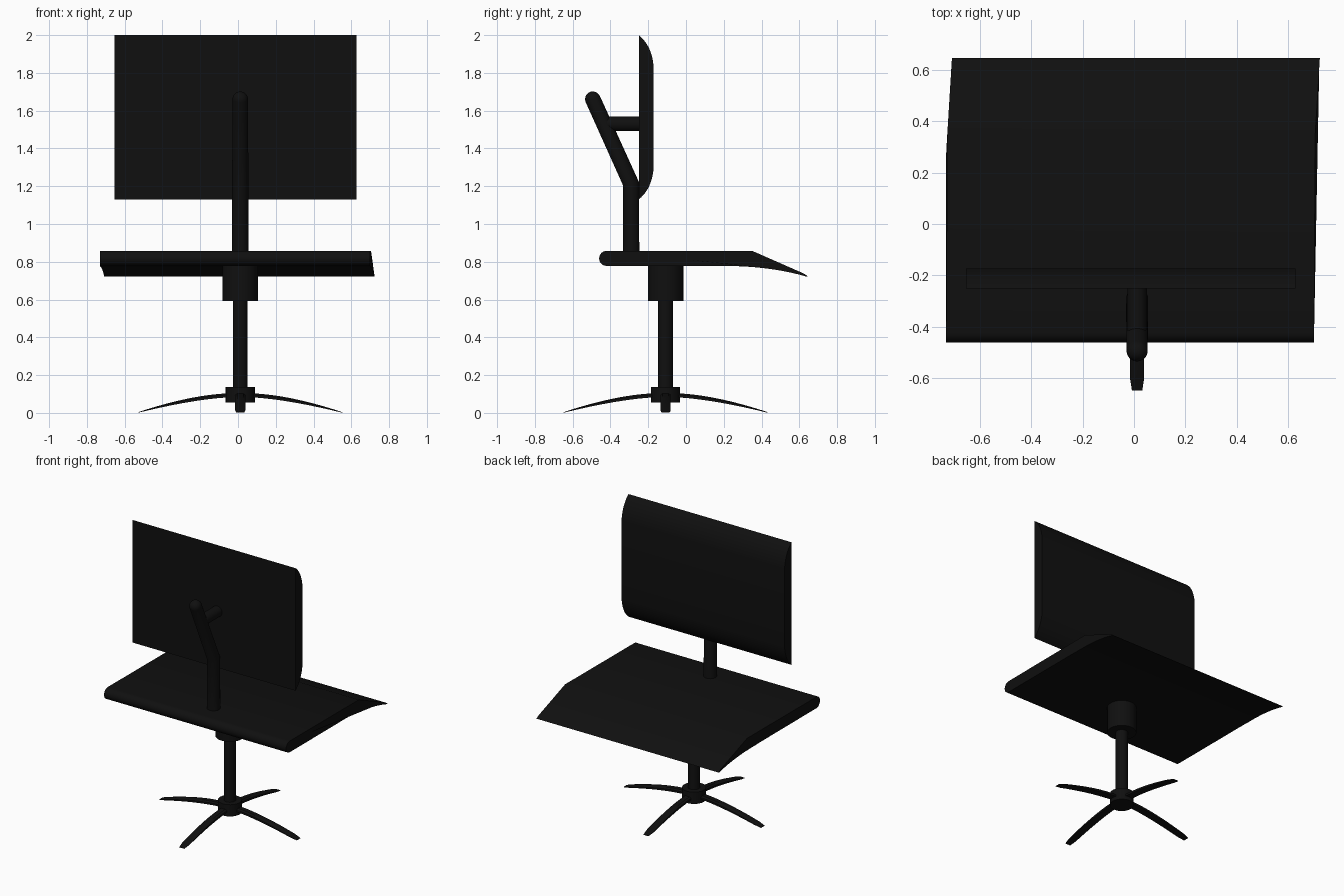
import bpy, bmesh
from math import radians, sin, cos, pi
from mathutils import Vector, Matrix

cube = bpy.data.objects.get("Cube")
if cube:
    bpy.data.objects.remove(cube, do_unlink=True)

black = bpy.data.materials.new("soft_black")
black.use_nodes = True
colour = (0.005, 0.005, 0.005, 1)
black.diffuse_color = colour
black.node_tree.nodes["Principled BSDF"].inputs["Base Color"].default_value = colour

CX, CY = 0.012, -0.108      # axis of the pedestal


def finish(name, bm):
    bmesh.ops.recalc_face_normals(bm, faces=bm.faces)
    mesh = bpy.data.meshes.new(name)
    bm.to_mesh(mesh)
    bm.free()
    mesh.materials.append(black)
    obj = bpy.data.objects.new(name, mesh)
    bpy.context.collection.objects.link(obj)
    bpy.ops.object.select_all(action='DESELECT')
    obj.select_set(True)
    bpy.context.view_layer.objects.active = obj
    bpy.ops.object.shade_smooth_by_angle(angle=radians(35))
    return obj


def bezier(a, b, c, n=10):
    """Points of a quadratic curve from a to c, pulled toward b."""
    a, b, c = Vector(a), Vector(b), Vector(c)
    return [a * (1 - t) ** 2 + b * 2 * t * (1 - t) + c * t * t
            for t in (i / n for i in range(n + 1))]


def slab(name, profile, x0, x1, shift=lambda y: 0):
    """Sweep a (y, z) profile from x0 to x1."""
    bm = bmesh.new()
    ends = [[bm.verts.new((x + shift(p[0]), p[0], p[1])) for p in profile] for x in (x0, x1)]
    for ring in ends:
        bm.faces.new(ring)
    for i in range(len(profile)):
        j = (i + 1) % len(profile)
        bm.faces.new((ends[0][i], ends[0][j], ends[1][j], ends[1][i]))
    return finish(name, bm)


def tube(name, stations, sides=28):
    """Loft discs given as (centre, axis, radius) into a closed round bar."""
    bm = bmesh.new()
    rings = []
    for centre, axis, r in stations:
        up = Vector(axis).normalized()
        u = Vector((1, 0, 0))
        v = up.cross(u)
        rings.append([bm.verts.new(Vector(centre) + (u * cos(a) + v * sin(a)) * r)
                      for a in (2 * pi * k / sides for k in range(sides))])
    for lo, hi in zip(rings, rings[1:]):
        for k in range(sides):
            n = (k + 1) % sides
            bm.faces.new((lo[k], lo[n], hi[n], hi[k]))
    bm.faces.new(rings[0])
    bm.faces.new(rings[-1])
    return finish(name, bm)


def post(name, z0, z1, r):
    z = Vector((0, 0, 1))
    return tube(name, [((CX, CY, z0), z, r), ((CX, CY, z1), z, r)])


# Seat: rounded rear edge, flat top, thin drooping front lip
rear = [Vector((-0.42 - 0.04 * sin(a), 0.818 - 0.04 * cos(a)))
        for a in (pi * i / 12 for i in range(13))]
top = [Vector((0.35, 0.858)), Vector((0.605, 0.746))]
lip = bezier((0.63, 0.734), (0.66, 0.714), (0.628, 0.724), 4)
under = bezier((0.60, 0.732), (0.42, 0.778), (0.20, 0.778), 12)
slab("seat", rear + top + lip + under, -0.73, 0.70,
     lambda y: 0.022 * max(0, (y - 0.28) / 0.36))

# Backrest: flat rear, front face curving back at top and bottom
upper = bezier((-0.25, 2.0), (-0.182, 1.945), (-0.172, 1.84))
lower = bezier((-0.172, 1.29), (-0.182, 1.185), (-0.25, 1.13))
slab("backrest", upper + lower, -0.653, 0.627)

# Bent back support with a domed tip
foot, bend, tip = Vector((CX, -0.29, 0.84)), Vector((CX, -0.292, 1.215)), Vector((CX, -0.493, 1.66))
up, lean = Vector((0, 0, 1)), (tip - bend).normalized()
stations = [(foot, up, 0.043), (bend, up + lean, 0.043)]
for i in range(7):
    a = radians(14 * i)
    stations.append((tip + lean * 0.042 * sin(a), lean, 0.041 * cos(a)))
tube("back_support", stations)

# Short arm joining the support to the backrest
forward = Vector((0, 1, 0))
tube("backrest_arm", [((CX, -0.43, 1.53), forward, 0.038), ((CX, -0.24, 1.53), forward, 0.038)])

# Pedestal
post("seat_mount", 0.593, 0.79, 0.094)
post("column", 0.09, 0.62, 0.039)
post("base_hub", 0.055, 0.138, 0.077)

# Four arched legs with rounded, thinning ends
crown = bezier((0.0, 0.104), (0.22, 0.11), (0.54, 0.004), 14)
sole = bezier((0.0, 0.084), (0.20, 0.084), (0.54, 0.001), 14)
for index, name in enumerate(("left", "front", "right", "rear")):
    bm = bmesh.new()
    rings = []
    for t, s in zip(crown, sole):
        w = 0.027 if t[0] < 0.5 else 0.02
        rings.append([bm.verts.new(p) for p in (
            (t[0], -w * 0.6, t[1]), (t[0], w * 0.6, t[1]), (t[0], w, t[1] * 0.6 + s[1] * 0.4),
            (s[0], w, s[1]), (s[0], -w, s[1]), (t[0], -w, t[1] * 0.6 + s[1] * 0.4))])
    for a, b in zip(rings, rings[1:]):
        for k in range(6):
            n = (k + 1) % 6
            bm.faces.new((a[k], a[n], b[n], b[k]))
    bm.faces.new(rings[0])
    bm.faces.new(rings[-1])
    spin = Matrix.Translation((CX, CY, 0)) @ Matrix.Rotation(index * pi / 2, 4, 'Z')
    bmesh.ops.transform(bm, matrix=spin, verts=bm.verts)
    finish(name + "_leg", bm)
